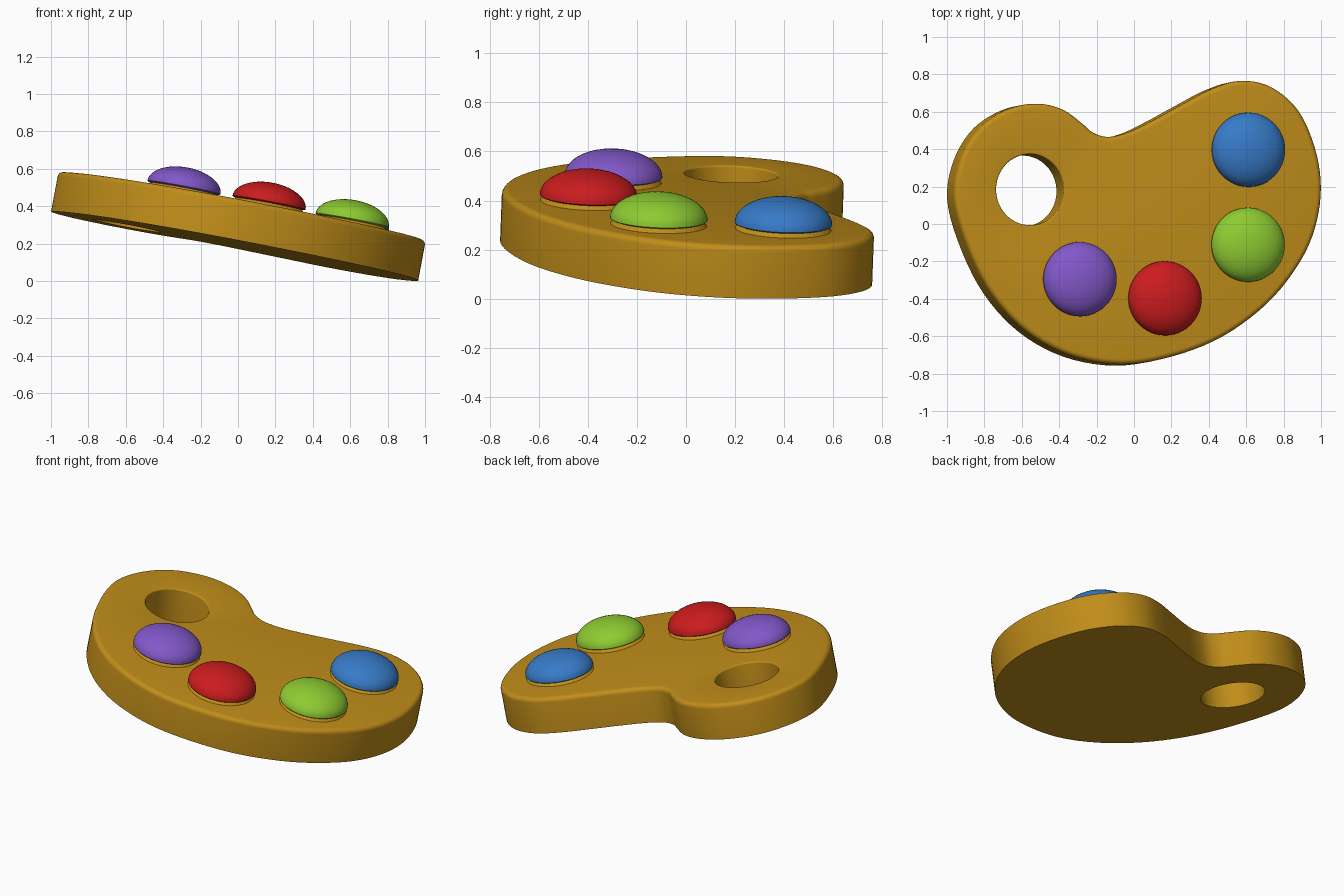
import bpy, bmesh, math
from mathutils import Vector, Matrix

if "Cube" in bpy.data.objects:
    bpy.data.objects.remove(bpy.data.objects["Cube"])

THICK = 0.218
# tilted frame of the board: plane z = 0.3025 - 0.187x - 0.037y through its middle
N = Vector((0.187, 0.037, 1)).normalized()
X = Vector((1, 0, -0.187)).normalized()
Y = N.cross(X)
FRAME = Matrix((X, Y, N)).transposed().to_4x4()
FRAME.translation = (0, 0, 0.3025)


def material(name, rgb):
    m = bpy.data.materials.new(name)
    m.diffuse_color = (*rgb, 1)
    m.use_nodes = True
    m.node_tree.nodes["Principled BSDF"].inputs["Base Color"].default_value = m.diffuse_color
    return m


def finish(bm, name, mat, matrix):
    bmesh.ops.recalc_face_normals(bm, faces=bm.faces[:])
    bm.transform(matrix)
    me = bpy.data.meshes.new(name)
    bm.to_mesh(me)
    bm.free()
    me.materials.append(mat)
    ob = bpy.data.objects.new(name, me)
    bpy.context.collection.objects.link(ob)
    bpy.context.view_layer.objects.active = ob
    ob.select_set(True)
    bpy.ops.object.shade_smooth_by_angle(angle=math.radians(35))
    ob.select_set(False)
    return ob


def smooth_loop(pts, steps):
    """Closed Catmull-Rom curve through the points."""
    out, n = [], len(pts)
    for i in range(n):
        a, b, c, d = (Vector(pts[(i + k) % n]) for k in (-1, 0, 1, 2))
        for s in range(steps):
            t = s / steps
            out.append(0.5 * (2 * b + (c - a) * t + (2 * a - 5 * b + 4 * c - d) * t**2
                              + (3 * b - a - 3 * c + d) * t**3))
    return out


def offset(loop, dist):
    """Move a clockwise loop inwards by dist."""
    out = []
    for i, p in enumerate(loop):
        t = (loop[(i + 1) % len(loop)] - loop[i - 1]).normalized()
        out.append(p + Vector((t.y, -t.x)) * dist)
    return out


def wall(bm, loop, r):
    """Wall from the underside to the top with a rounded top edge; r < 0 for holes."""
    prof = [(0, -THICK / 2)]
    for k in range(6):
        a = math.pi / 2 * k / 5
        prof.append((r * (1 - math.cos(a)), THICK / 2 - abs(r) * (1 - math.sin(a))))
    rings = [[bm.verts.new((p.x, p.y, z)) for p in offset(loop, d)] for d, z in prof]
    n = len(loop)
    for lo, hi in zip(rings, rings[1:]):
        for i in range(n):
            j = (i + 1) % n
            bm.faces.new((lo[i], lo[j], hi[j], hi[i]))
    return [[bm.edges.get((ring[i], ring[(i + 1) % n])) for i in range(n)]
            for ring in (rings[0], rings[-1])]


# board: kidney outline (clockwise) with a thumb hole
OUTLINE = [(0.246, 0.636), (0.41, 0.72), (0.567, 0.763), (0.73, 0.73), (0.877, 0.605),
           (0.968, 0.40), (0.998, 0.187), (0.963, -0.03), (0.87, -0.225), (0.70, -0.43),
           (0.46, -0.604), (0.19, -0.71), (-0.09, -0.754), (-0.37, -0.706),
           (-0.61, -0.575), (-0.797, -0.374), (-0.925, -0.123), (-0.995, 0.134),
           (-0.957, 0.348), (-0.85, 0.515), (-0.69, 0.615), (-0.53, 0.64),
           (-0.396, 0.607), (-0.29, 0.53), (-0.235, 0.485), (-0.155, 0.463),
           (-0.048, 0.487), (0.086, 0.55)]
wood = material("golden_wood", (0.53, 0.268, 0.01))
bm = bmesh.new()
outer = smooth_loop([(x * 1.002 + 0.002, y) for x, y in OUTLINE], 5)
hole = [Vector((-0.584 + 0.184 * math.cos(-a), 0.18 + 0.19 * math.sin(-a)))
        for a in (2 * math.pi * k / 64 for k in range(64))]
low_a, top_a = wall(bm, outer, 0.027)
low_b, top_b = wall(bm, hole, -0.008)
for edges in (low_a + low_b, top_a + top_b):
    bmesh.ops.triangle_fill(bm, edges=edges, use_beauty=True, use_dissolve=False)
board = finish(bm, "palette_board", wood, FRAME)

# stand the board on the ground
drop = Matrix.Translation((0, 0, -min(v.co.z for v in board.data.vertices)))
board.data.transform(drop)

# paint blobs, each on a low raised seat
BLOBS = [("purple", (-0.289, -0.295), (0.225, 0.098, 0.585)),
         ("red", (0.166, -0.397), (0.60, 0.0115, 0.013)),
         ("green", (0.61, -0.111), (0.27, 0.60, 0.032)),
         ("blue", (0.612, 0.397), (0.038, 0.197, 0.575))]
for colour, (x, y), rgb in BLOBS:
    z = 0.3025 - 0.187 * x - 0.037 * y + THICK / 2 / N.z + 0.024
    place = drop @ FRAME @ Matrix.Translation(FRAME.inverted() @ Vector((x, y, z)))

    bm = bmesh.new()
    bmesh.ops.create_cone(bm, cap_ends=True, segments=48, radius1=0.203, radius2=0.175,
                          depth=0.03, matrix=Matrix.Translation((0, 0, -0.016)))
    finish(bm, colour + "_paint_seat", wood, place)

    bm = bmesh.new()
    bmesh.ops.create_uvsphere(bm, u_segments=48, v_segments=24, radius=0.199)
    for v in bm.verts:
        v.co.z *= 0.54 if v.co.z > 0 else 0.09
    finish(bm, colour + "_paint_blob", material(colour + "_paint", rgb), place)
